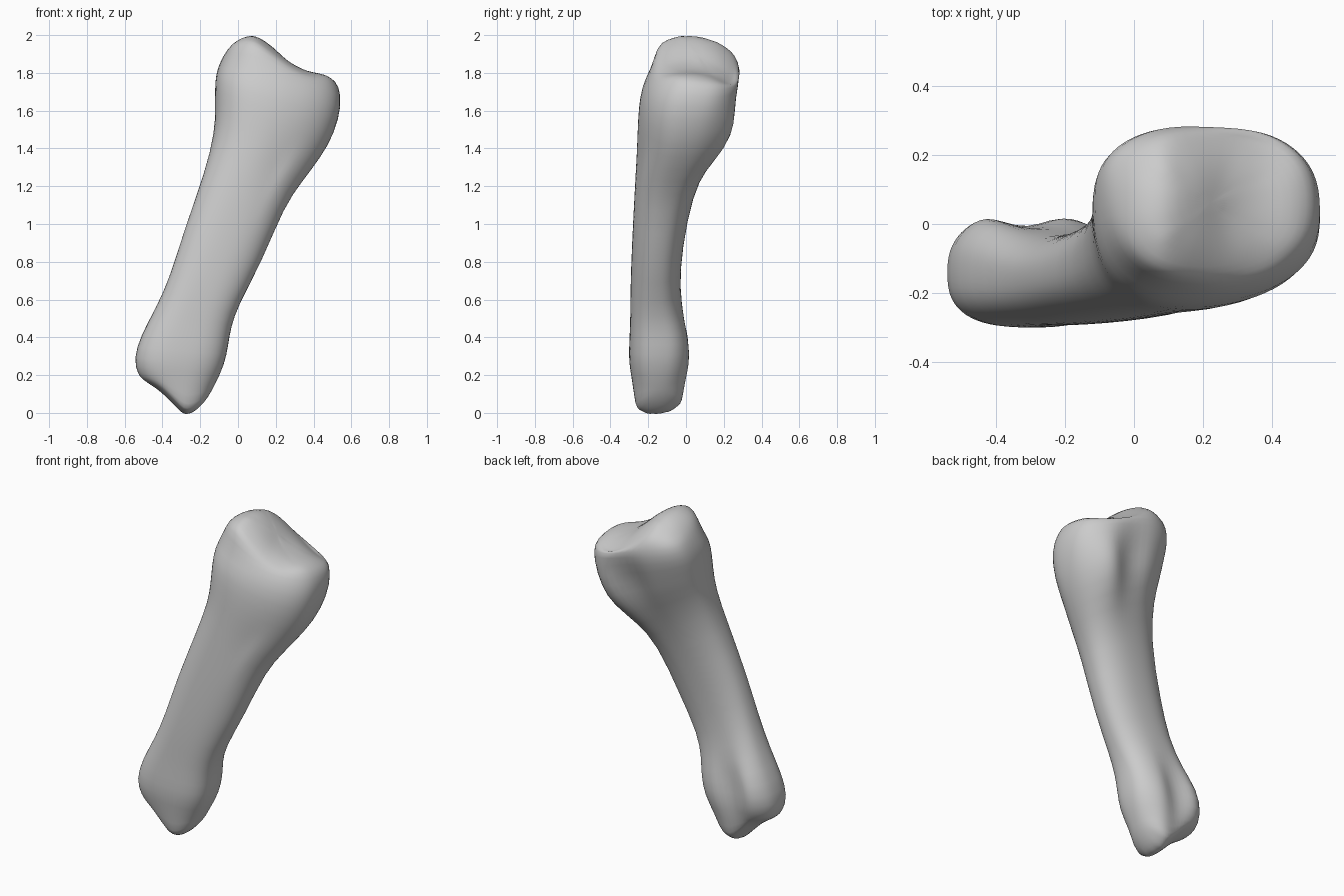
import bpy, bmesh
from math import cos, sin, pi, exp, copysign

if "Cube" in bpy.data.objects:
    bpy.data.objects.remove(bpy.data.objects["Cube"])

N = 32  # points around each cross-section

# cross-sections, bottom to top: left x,z  right x,z  front y, back y, squareness
SECTIONS = [
    (-.53, .21, -.125, .15, -.285, -.01, 2.4),
    (-.555, .29, -.07, .26, -.305, .02, 2.7),
    (-.515, .42, -.05, .37, -.30, .022, 2.7),
    (-.435, .56, -.037, .46, -.295, -.005, 2.6),
    (-.355, .74, .003, .58, -.295, -.035, 2.4),
    (-.285, .98, .125, .80, -.287, -.02, 2.3),
    (-.175, 1.28, .245, 1.10, -.272, .04, 2.3),
    (-.123, 1.50, .34, 1.23, -.262, .125, 2.3),
    (-.123, 1.62, .44, 1.36, -.258, .205, 2.4),
    (-.123, 1.72, .51, 1.48, -.253, .245, 2.5),
    (-.12, 1.80, .553, 1.64, -.238, .285, 2.6),
    (-.09, 1.88, .535, 1.74, -.19, .295, 2.6),
]
TOP = [(-.1, 1.88), (-.03, 1.97), (.08, 2.018), (.18, 1.96), (.27, 1.89), (.38, 1.83), (.48, 1.80), (.55, 1.73)]
BOTTOM = [(-.53, .20), (-.47, .16), (-.41, .12), (-.34, .05), (-.28, -.01), (-.23, .01), (-.18, .06), (-.11, .16)]


def lookup(table, x):
    if x <= table[0][0]:
        return table[0][1]
    for (x0, z0), (x1, z1) in zip(table, table[1:]):
        if x <= x1:
            return z0 + (z1 - z0) * (x - x0) / (x1 - x0)
    return table[-1][1]


def bump(a, wa, b, wb):
    return exp(-(a / wa) ** 2 - (b / wb) ** 2)


def section(xl, zl, xr, zr, yf, yb, p):
    pts = []
    for i in range(N):
        a = 2 * pi * i / N
        u = copysign(abs(cos(a)) ** (2 / p), cos(a))
        v = copysign(abs(sin(a)) ** (2 / p), sin(a))
        t = (u + 1) / 2
        x, z = xl + (xr - xl) * t, zl + (zr - zl) * t
        y = (yf + yb) / 2 + (yb - yf) / 2 * v
        if v > 0:  # grooves and knobs along the back of both ends
            y -= v * .055 * bump(x + .31, .06, z - .36, .12)
            y += v * .02 * bump(x + .2, .08, z - .2, .1)
            y += v * .025 * bump(x + .46, .06, z - .36, .12)
            y -= v * .05 * bump(x - .22, .08, z - 1.58, .15)
            y += v * .07 * bump(x - .37, .11, z - 1.46, .13)
        if z > 1.3:  # head leans back on its left side
            y += .05 * max(0, -u) * (1 - abs(v)) + .04 * max(0, u) * max(0, -v)
        if zl > 1.75:  # back right corner of the head
            z -= .03 * max(0, u) * max(0, v)
            y -= .02 * max(0, u) * max(0, v)
        pts.append((x, y, z))
    return pts


def top_height(x, y):
    z = lookup(TOP, x) - 1.8 * (y - .02) ** 2
    return z - .03 * bump(x - .3, .13, y - .04, .12)


def bottom_height(x, y):
    return lookup(BOTTOM, x) + 3.2 * (y + .16) ** 2


bm = bmesh.new()


def add_ring(pts):
    return [bm.verts.new(p) for p in pts]


def bridge(a, b):
    for i in range(N):
        j = (i + 1) % N
        bm.faces.new((a[i], a[j], b[j], b[i]))


def cap(ring, height):
    cx = sum(v.co.x for v in ring) / N
    cy = sum(v.co.y for v in ring) / N
    base, last = [v.co.copy() for v in ring], ring
    for s in (.9, .75, .58, .4, .2):
        pts = []
        for c in base:
            x, y = cx + (c.x - cx) * s, cy + (c.y - cy) * s
            pts.append((x, y, height(x, y)))
        nxt = add_ring(pts)
        bridge(last, nxt)
        last = nxt
    centre = bm.verts.new((cx, cy, height(cx, cy)))
    for i in range(N):
        bm.faces.new((last[i], last[(i + 1) % N], centre))


# shaft and both ends
rings = [add_ring(section(*s)) for s in SECTIONS]
for a, b in zip(rings, rings[1:]):
    bridge(a, b)
cap(rings[0], bottom_height)
cap(rings[-1], top_height)
bmesh.ops.recalc_face_normals(bm, faces=bm.faces)

# rest the lower end on the ground (allowing for smoothing)
low = min(v.co.z for v in bm.verts)
bmesh.ops.translate(bm, verts=bm.verts, vec=(0, 0, -low - .012))

mesh = bpy.data.meshes.new("long_bone")
bm.to_mesh(mesh)
bm.free()
mesh.shade_smooth()
bone = bpy.data.objects.new("long_bone", mesh)
bpy.context.collection.objects.link(bone)
sub = bone.modifiers.new("smooth", "SUBSURF")
sub.levels = sub.render_levels = 1
